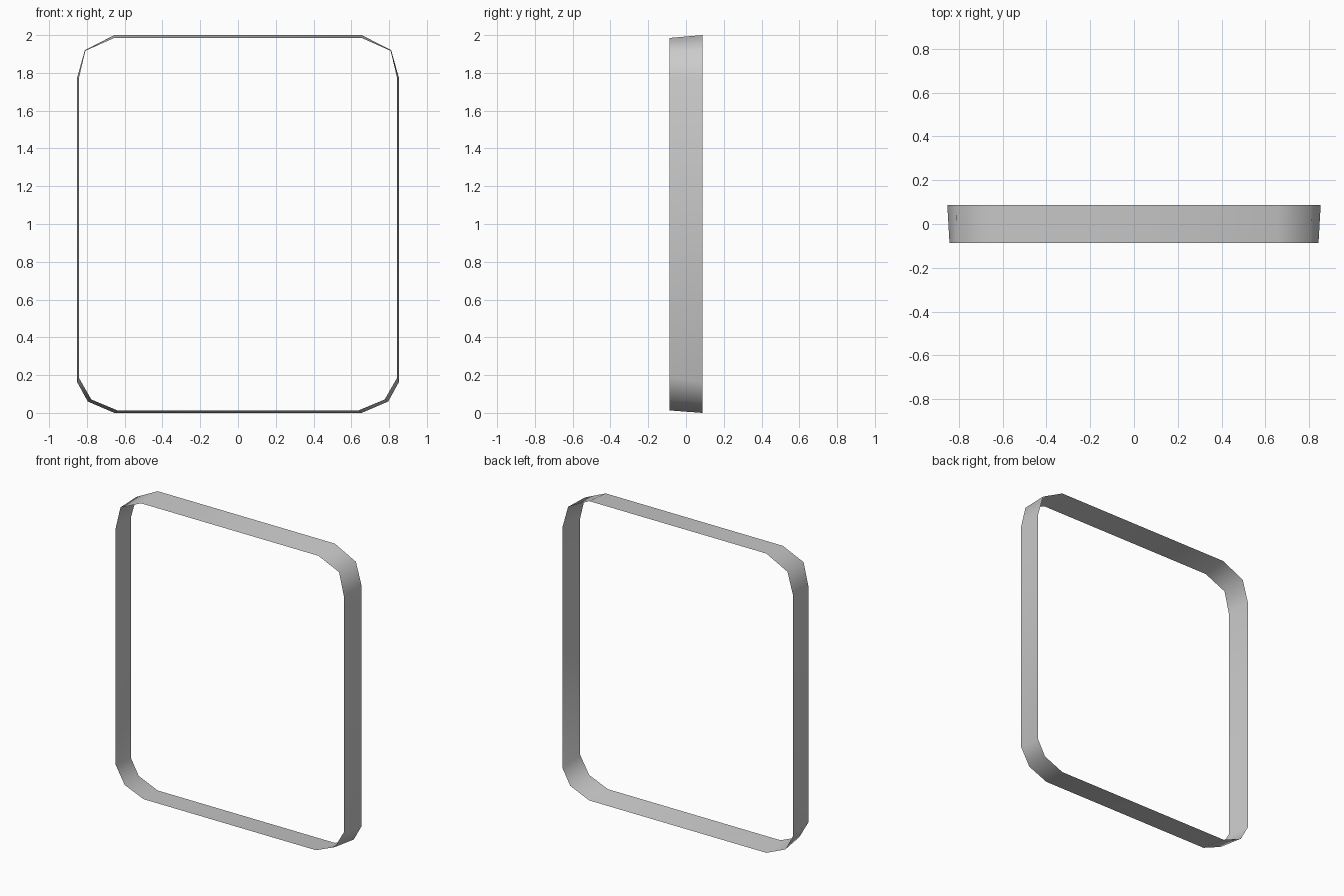
import bpy, bmesh

if "Cube" in bpy.data.objects:
    bpy.data.objects.remove(bpy.data.objects["Cube"])

# Right half of each rim, listed from top to bottom as (x, z)
back_half = [(0.655, 2.0), (0.811, 1.92), (0.853, 1.77),
             (0.853, 0.165), (0.795, 0.06), (0.655, 0.0)]
front_half = [(0.655, 1.985), (0.808, 1.917), (0.843, 1.77),
              (0.843, 0.187), (0.777, 0.071), (0.638, 0.013)]


def rim(bm, half, y):
    """Mirror a half outline into a closed ring of vertices."""
    outline = half + [(-x, z) for x, z in reversed(half)]
    return [bm.verts.new((x, y, z)) for x, z in outline]


# Thin open band joining the front and back rims
bm = bmesh.new()
front = rim(bm, front_half, -0.087)
back = rim(bm, back_half, 0.087)
n = len(front)
for i in range(n):
    j = (i + 1) % n
    face = bm.faces.new((front[i], front[j], back[j], back[i]))
    face.smooth = True
bm.normal_update()
# Make the faces point away from the middle of the frame
for f in bm.faces:
    c = f.calc_center_median()
    if f.normal.x * c.x + f.normal.z * (c.z - 1) < 0:
        f.normal_flip()

mesh = bpy.data.meshes.new("frame_band")
bm.to_mesh(mesh)
bm.free()
band = bpy.data.objects.new("frame_band", mesh)
bpy.context.collection.objects.link(band)
